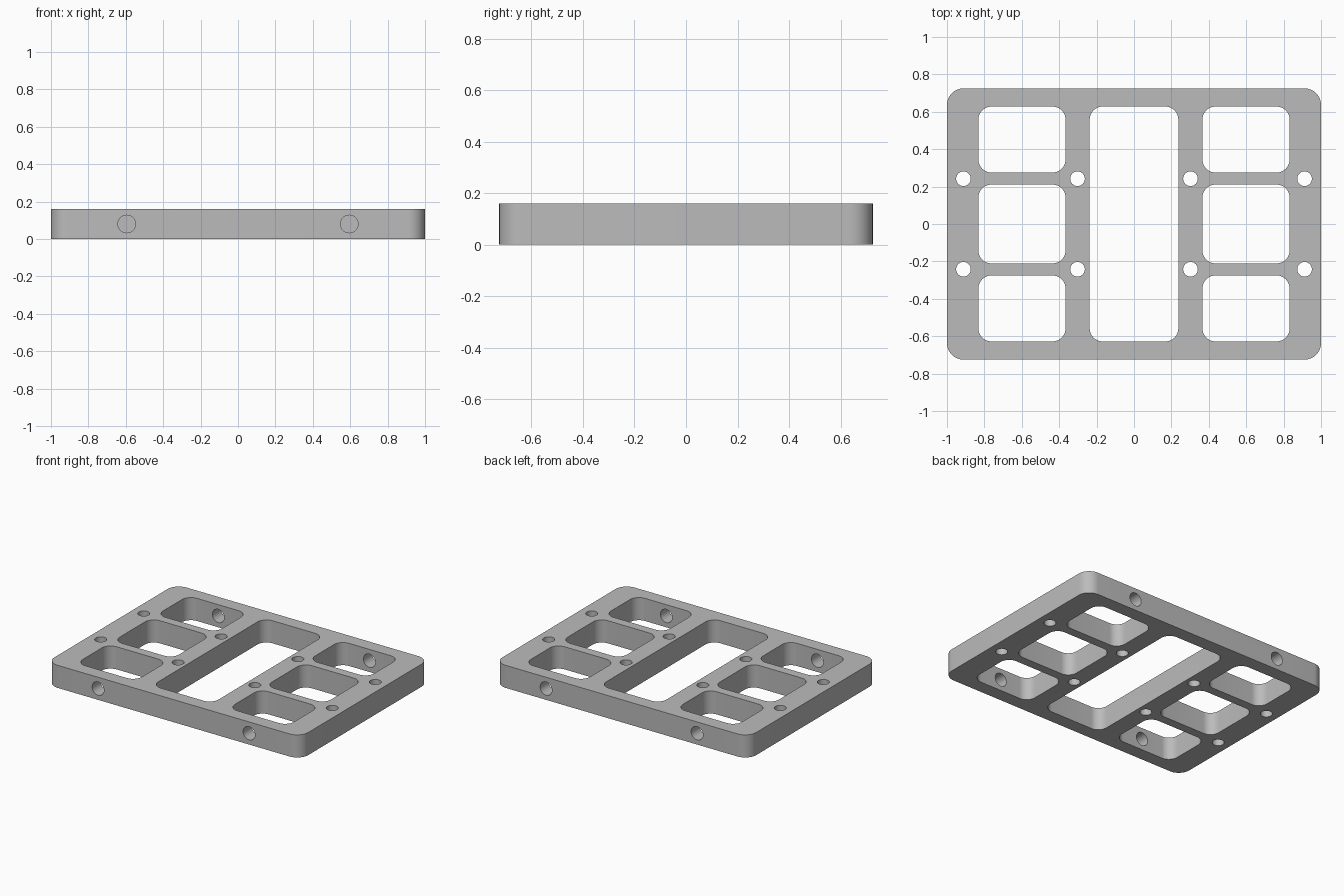
import bpy
import bmesh
import math
from mathutils import Matrix, Vector

cube = bpy.data.objects.get("Cube")
if cube:
    bpy.data.objects.remove(cube, do_unlink=True)

HALF_X, HALF_Y, THICK = 1.0, 0.725, 0.161

grey = bpy.data.materials.new("plain grey")
grey.use_nodes = True
colour = (0.5, 0.5, 0.5, 1)
grey.diffuse_color = colour
grey.node_tree.nodes["Principled BSDF"].inputs["Base Color"].default_value = colour


def rounded_prism(bm, x0, x1, y0, y1, z0, z1, radius, steps=12):
    """Upright block with rounded vertical corners."""
    corners = [(x1, y1, -1, -1), (x0, y1, 1, -1), (x0, y0, 1, 1), (x1, y0, -1, 1)]
    ring = []
    for i, (x, y, sx, sy) in enumerate(corners):
        for k in range(steps + 1):
            a = math.pi / 2 * (i + k / steps)
            ring.append(bm.verts.new((x + sx * radius + radius * math.cos(a),
                                      y + sy * radius + radius * math.sin(a), z0)))
    base = bm.faces.new(ring)
    top = bmesh.ops.extrude_face_region(bm, geom=[base])["geom"]
    bmesh.ops.translate(bm, vec=(0, 0, z1 - z0),
                        verts=[v for v in top if isinstance(v, bmesh.types.BMVert)])


def drill(bm, centre, radius, length, tilt=0.0):
    """Round cutter, upright unless tilted about x."""
    matrix = Matrix.Translation(Vector(centre)) @ Matrix.Rotation(tilt, 4, 'X')
    bmesh.ops.create_cone(bm, cap_ends=True, segments=40, radius1=radius,
                          radius2=radius, depth=length, matrix=matrix)


def make_object(name, bm):
    bmesh.ops.recalc_face_normals(bm, faces=bm.faces)
    mesh = bpy.data.meshes.new(name)
    bm.to_mesh(mesh)
    bm.free()
    mesh.materials.append(grey)
    obj = bpy.data.objects.new(name, mesh)
    bpy.context.collection.objects.link(obj)
    return obj


# Plate with rounded outer corners
bm = bmesh.new()
rounded_prism(bm, -HALF_X, HALF_X, -HALF_Y, HALF_Y, 0, THICK, 0.088)
plate = make_object("frame_plate", bm)

# Window openings and vertical screw holes
bm = bmesh.new()
low, high = -0.1, THICK + 0.1
rounded_prism(bm, -0.237, 0.237, -0.628, 0.628, low, high, 0.07)
for x0, x1 in ((-0.832, -0.366), (0.366, 0.832)):
    for y0, y1 in ((-0.628, -0.275), (-0.211, 0.211), (0.275, 0.628)):
        rounded_prism(bm, x0, x1, y0, y1, low, high, 0.07)
for x in (-0.912, -0.302, 0.302, 0.912):
    for y in (-0.242, 0.242):
        drill(bm, (x, y, THICK / 2), 0.039, THICK + 0.2)
openings = make_object("opening_cutter", bm)

# Horizontal holes through the front and back rails
bm = bmesh.new()
for x in (-0.595, 0.595):
    for y in (-HALF_Y, HALF_Y):
        drill(bm, (x, y, THICK / 2), 0.047, 0.4, math.pi / 2)
side_holes = make_object("side_hole_cutter", bm)

# Cut the plate and drop the cutters
for cutter in (openings, side_holes):
    cutter.hide_render = True
    mod = plate.modifiers.new(cutter.name, 'BOOLEAN')
    mod.operation = 'DIFFERENCE'
    mod.solver = 'EXACT'
    mod.object = cutter

bpy.ops.object.select_all(action='DESELECT')
bpy.context.view_layer.objects.active = plate
plate.select_set(True)
for mod in list(plate.modifiers):
    bpy.ops.object.modifier_apply(modifier=mod.name)
for cutter in (openings, side_holes):
    bpy.data.objects.remove(cutter, do_unlink=True)

bpy.ops.object.shade_smooth_by_angle(angle=math.radians(30))
